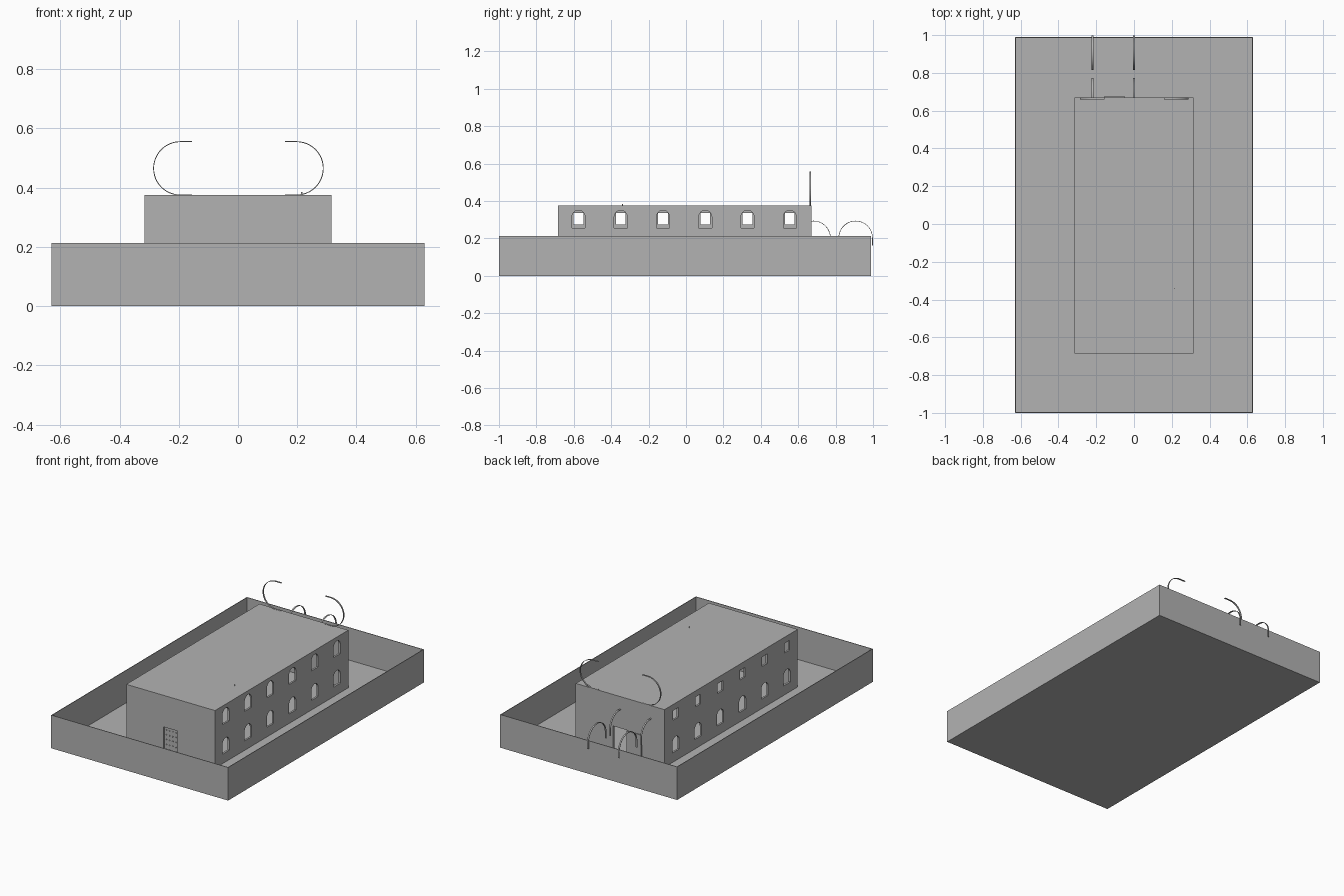
import bpy, bmesh, math
from mathutils import Matrix, Vector

old = bpy.data.objects.get("Cube")
if old:
    bpy.data.objects.remove(old, do_unlink=True)

grey = bpy.data.materials.new("plain grey")
grey.use_nodes = True
grey.diffuse_color = (0.45, 0.45, 0.45, 1)
grey.node_tree.nodes["Principled BSDF"].inputs["Base Color"].default_value = (0.45, 0.45, 0.45, 1)


def finish(name, bm):
    bmesh.ops.recalc_face_normals(bm, faces=bm.faces)
    mesh = bpy.data.meshes.new(name)
    bm.to_mesh(mesh)
    bm.free()
    obj = bpy.data.objects.new(name, mesh)
    mesh.materials.append(grey)
    bpy.context.collection.objects.link(obj)
    return obj


def add_box(bm, lo, hi):
    lo, hi = Vector(lo), Vector(hi)
    m = Matrix.Translation((lo + hi) / 2) @ Matrix.Diagonal((hi - lo).to_4d())
    bmesh.ops.create_cube(bm, size=1, matrix=m)


def box(name, lo, hi):
    bm = bmesh.new()
    add_box(bm, lo, hi)
    return finish(name, bm)


def add_arch(bm, x0, x1, y, z0, z1, r):
    """Round-headed opening, extruded along x."""
    pts = [(y - r, z0), (y + r, z0)]
    for i in range(13):
        a = math.pi * i / 12
        pts.append((y + r * math.cos(a), z1 - r + r * math.sin(a)))
    face = bm.faces.new([bm.verts.new((x0, p, q)) for p, q in pts])
    ext = bmesh.ops.extrude_face_region(bm, geom=[face])
    moved = [v for v in ext["geom"] if isinstance(v, bmesh.types.BMVert)]
    bmesh.ops.translate(bm, verts=moved, vec=(x1 - x0, 0, 0))


def cut(obj, cutter):
    mod = obj.modifiers.new("cut", "BOOLEAN")
    mod.operation, mod.solver, mod.object = "DIFFERENCE", "EXACT", cutter
    bpy.context.view_layer.objects.active = obj
    bpy.ops.object.modifier_apply(modifier=mod.name)
    bpy.data.objects.remove(cutter, do_unlink=True)


# Walled courtyard, open at the top
yard = box("courtyard_wall", (-0.63, -1, 0), (0.63, 0.99, 0.213))
cut(yard, box("yard_cutter", (-0.626, -0.996, 0.004), (0.626, 0.986, 0.5)))

# Hollow hall with a flat roof
W, FRONT, BACK, TOP, T = 0.316, -0.685, 0.67, 0.375, 0.012
hall = box("hall", (-W, FRONT, 0.002), (W, BACK, TOP))
cut(hall, box("hall_cutter", (-W + T, FRONT + T, -0.1), (W - T, BACK - T, TOP - T)))

# Two rows of six windows on each side, and a back doorway
openings = bmesh.new()
for i in range(6):
    y = -0.575 + 0.226 * i
    add_arch(openings, 0.25, 0.4, y, 0.255, 0.35, 0.035)
    for side in (-1, 1):
        add_arch(openings, side * 0.25, side * 0.4, y, 0.065, 0.16, 0.035)
    add_box(openings, (-0.4, y - 0.026, 0.273), (-0.25, y + 0.026, 0.335))
add_box(openings, (-0.05, 0.6, 0.01), (0.05, 0.75, 0.172))
# Front door recess
add_box(openings, (-0.05, -0.75, 0.01), (0.05, FRONT + 0.008, 0.172))
cut(hall, finish("opening_cutter", openings))

# Back door leaf, folded open against the wall
box("back_door_leaf", (-0.155, BACK + 0.001, 0.005), (-0.05, BACK + 0.007, 0.17))

# Studs on the front door
studs = bmesh.new()
for i in range(4):
    for j in range(5):
        m = Matrix.Translation((-0.035 + 0.023 * i, FRONT + 0.006, 0.03 + 0.031 * j))
        bmesh.ops.create_icosphere(studs, subdivisions=1, radius=0.004, matrix=m)
finish("front_door_studs", studs)


def hook(name, matrix):
    """Flat ribbon bent into a half circle with two straight ends."""
    r, tail, half, thick = 0.09, 0.04, 0.005, 0.0015
    path = [(tail, r, 0, 1)]
    for i in range(25):
        a = math.pi / 2 + math.pi * i / 24
        path.append((r * math.cos(a), r * math.sin(a), math.cos(a), math.sin(a)))
    path.append((tail, -r, 0, -1))
    bm = bmesh.new()
    rings = []
    for u, v, nu, nv in path:
        rings.append([bm.verts.new((u + nu * s * thick, t * half, v + nv * s * thick))
                      for s, t in ((-1, -1), (1, -1), (1, 1), (-1, 1))])
    for a, b in zip(rings, rings[1:]):
        for k in range(4):
            n = (k + 1) % 4
            bm.faces.new((a[k], a[n], b[n], b[k]))
    bm.faces.new(rings[0])
    bm.faces.new(rings[-1])
    bm.transform(matrix)
    return finish(name, bm)


# Pair of large hooks standing on the back edge of the roof
hook("right_roof_hook", Matrix.Translation((-0.195, 0.664, 0.465)))
hook("left_roof_hook", Matrix.Translation((0.198, 0.664, 0.465)) @ Matrix.Rotation(math.pi, 4, "Z"))

# Hoops behind the hall, ends pointing down
down = Matrix.Rotation(math.pi / 2, 4, "Z") @ Matrix.Rotation(math.pi / 2, 4, "Y")
for x, side in ((0, "middle"), (-0.22, "right")):
    for y, place in ((0.682, "near"), (0.907, "far")):
        hook(f"{side}_{place}_hoop", Matrix.Translation((x, y, 0.203)) @ down)

# Small roof pin
box("roof_pin", (0.213, -0.342, TOP - 0.005), (0.217, -0.338, TOP + 0.01))

for obj in bpy.context.scene.objects:
    if obj.type == "MESH" and ("hook" in obj.name or "hoop" in obj.name):
        for p in obj.data.polygons:
            p.use_smooth = len(p.vertices) == 4 and abs(p.normal.y) < 0.9 and abs(p.normal.x) < 0.9
